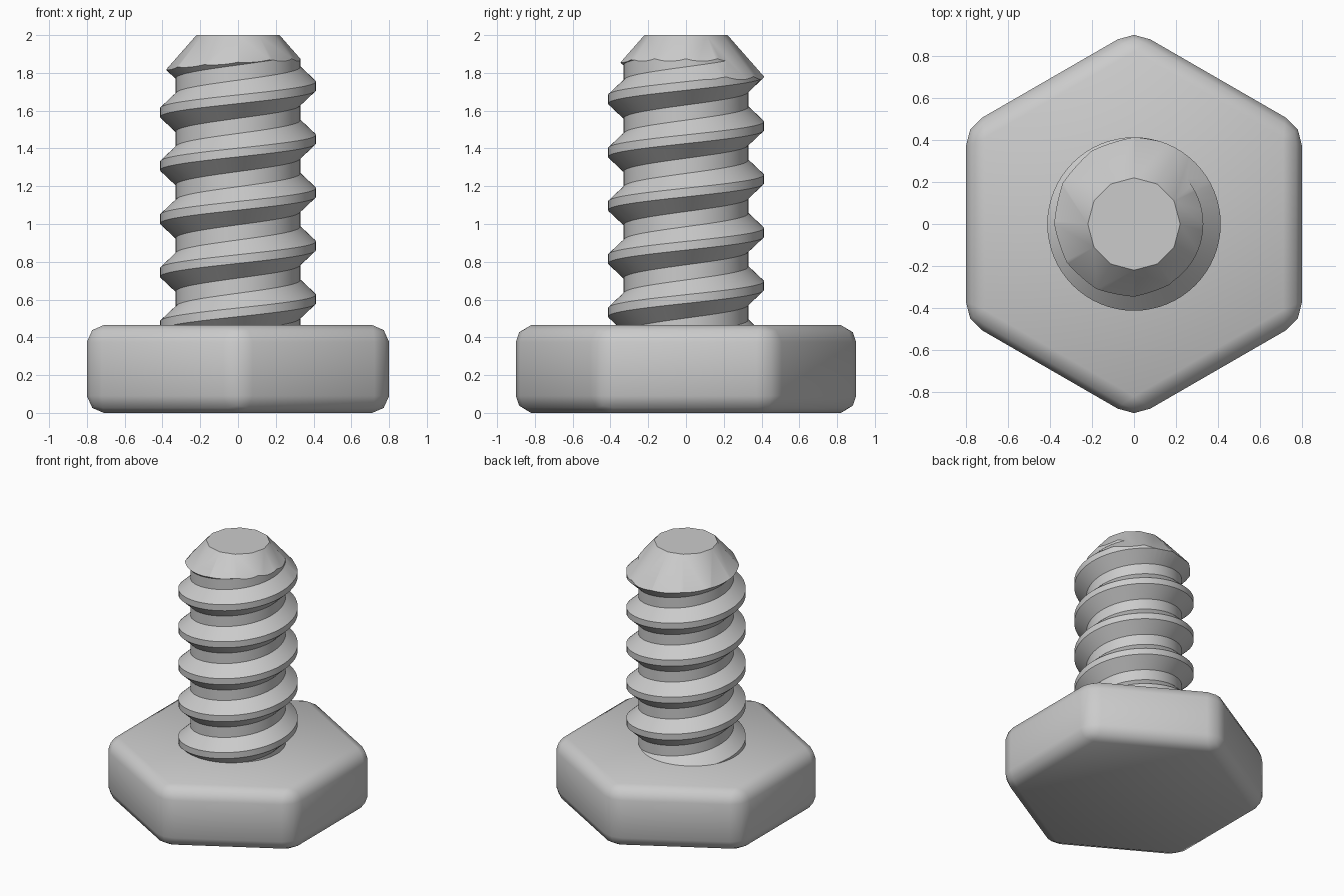
import bpy
import bmesh
from math import cos, sin, pi, radians

cube = bpy.data.objects.get("Cube")
if cube:
    bpy.data.objects.remove(cube, do_unlink=True)

steel = bpy.data.materials.new("plain_grey")
steel.use_nodes = True
GREY = (0.6, 0.6, 0.6, 1)
steel.diffuse_color = GREY
steel.node_tree.nodes["Principled BSDF"].inputs["Base Color"].default_value = GREY


def make_object(name, bm):
    bmesh.ops.recalc_face_normals(bm, faces=bm.faces)
    mesh = bpy.data.meshes.new(name)
    bm.to_mesh(mesh)
    bm.free()
    mesh.materials.append(steel)
    obj = bpy.data.objects.new(name, mesh)
    bpy.context.collection.objects.link(obj)
    return obj


def apply_modifiers(obj):
    graph = bpy.context.evaluated_depsgraph_get()
    obj.data = bpy.data.meshes.new_from_object(obj.evaluated_get(graph))
    obj.modifiers.clear()


def shade(obj, angle):
    bpy.ops.object.select_all(action="DESELECT")
    obj.select_set(True)
    bpy.context.view_layer.objects.active = obj
    bpy.ops.object.shade_smooth_by_angle(angle=radians(angle))


def prism(bm, sides, r_low, r_high, z_low, z_high):
    """Closed frustum with corners on the y axis."""
    rings = [[bm.verts.new((r * sin(2 * pi * i / sides), r * cos(2 * pi * i / sides), z))
              for i in range(sides)] for r, z in ((r_low, z_low), (r_high, z_high))]
    for ring in rings:
        bm.faces.new(ring)
    for i in range(sides):
        k = (i + 1) % sides
        bm.faces.new((rings[0][i], rings[0][k], rings[1][k], rings[1][i]))


# Hexagonal head with rounded edges
bm = bmesh.new()
prism(bm, 6, 0.924, 0.924, 0, 0.465)
head = make_object("hex_head", bm)
bevel = head.modifiers.new("rounded_edges", "BEVEL")
bevel.width = 0.09
bevel.segments = 2
bevel.limit_method = "ANGLE"
apply_modifiers(head)
shade(head, 50)

# Threaded shank: a tooth profile wound as one continuous right-handed helix
PITCH, ROOT, CREST = 0.282, 0.33, 0.413
PROFILE = [(ROOT, 0), (ROOT, 0.08), (CREST, 0.158), (CREST, 0.204)]
STEPS, TURNS, START = 64, 8, 0.14
bm = bmesh.new()
rows = len(PROFILE) * TURNS
columns = []
for i in range(STEPS):
    a = 2 * pi * i / STEPS
    column = []
    for j in range(rows + 1):
        r, dz = PROFILE[j % len(PROFILE)]
        z = START + dz + PITCH * (j // len(PROFILE) + i / STEPS)
        column.append(bm.verts.new((r * cos(a), r * sin(a), z)))
    columns.append(column)
turn = len(PROFILE)
for i in range(STEPS):
    for j in range(rows if i < STEPS - 1 else rows - turn):
        here = columns[i]
        after, k = (columns[i + 1], j) if i < STEPS - 1 else (columns[0], j + turn)
        bm.faces.new((here[j], after[k], after[k + 1], here[j + 1]))

# Ragged ends closed with fans to the axis
for row, z in ((0, START), (rows, START + PITCH * (TURNS + 1))):
    rim = [c[row] for c in columns]
    if row == 0:
        rim += [columns[0][j] for j in range(turn, 0, -1)]
    else:
        rim += [columns[-1][j] for j in range(rows - 1, rows - turn - 1, -1)]
    hub = bm.verts.new((0, 0, z))
    for i, v in enumerate(rim):
        bm.faces.new((v, rim[(i + 1) % len(rim)], hub))
shank = make_object("threaded_shank", bm)

# Twelve-sided chamfered tip, trimmed out of the thread
bm = bmesh.new()
prism(bm, 12, 0.22 + 0.88 * 1.58, 0.22, 0.42, 2)
cutter = make_object("tip_cutter", bm)
cutter.hide_render = True
trim = shank.modifiers.new("tip_trim", "BOOLEAN")
trim.operation = "INTERSECT"
trim.solver = "EXACT"
trim.object = cutter
apply_modifiers(shank)
bpy.data.objects.remove(cutter, do_unlink=True)
shade(shank, 30)
